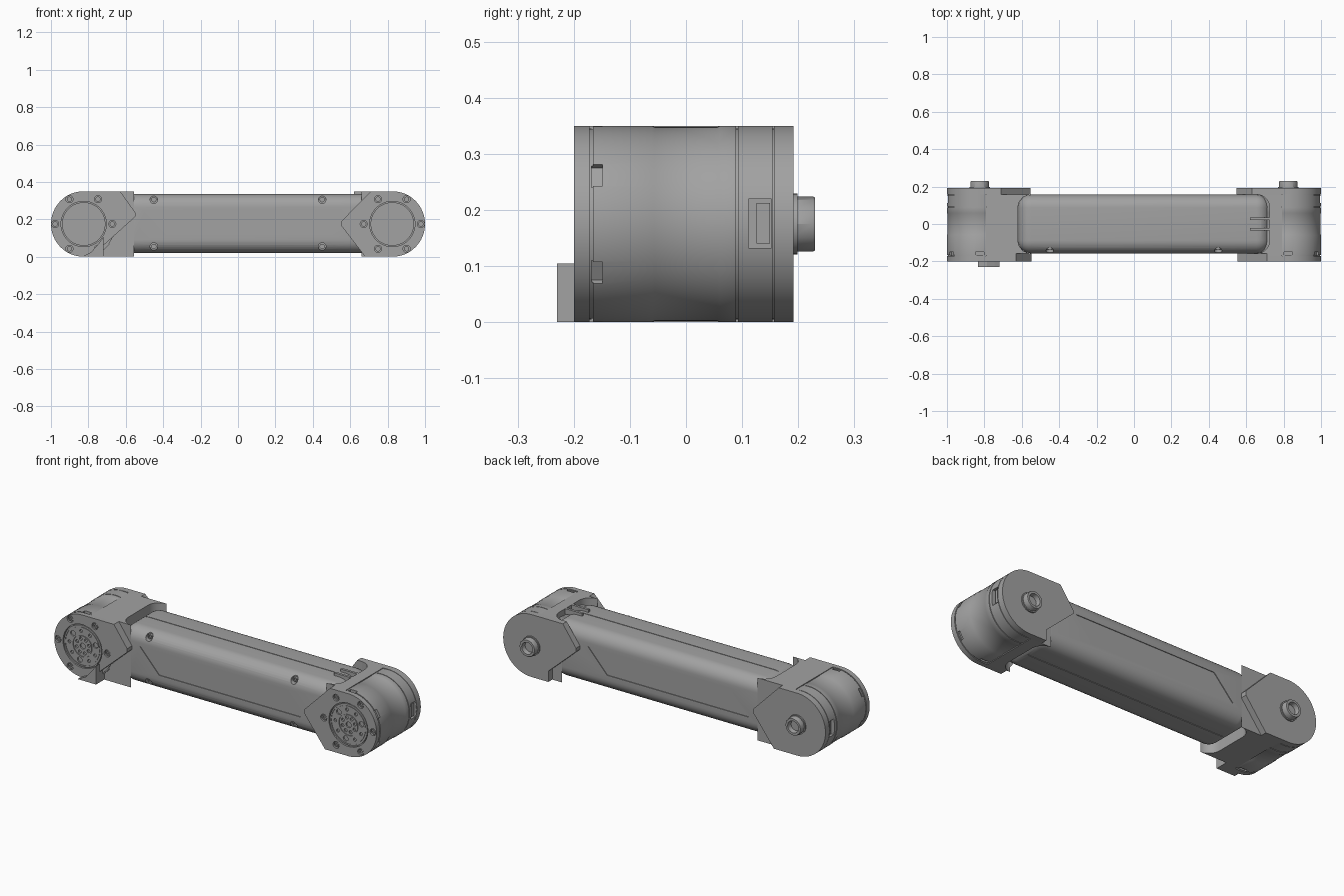
import bpy, bmesh
from math import pi, sin, cos, radians
from mathutils import Matrix, Vector

if "Cube" in bpy.data.objects:
    bpy.data.objects.remove(bpy.data.objects["Cube"])

grey = bpy.data.materials.new("mid grey")
grey.use_nodes = True
grey.diffuse_color = (0.36, 0.36, 0.36, 1)
grey.node_tree.nodes["Principled BSDF"].inputs["Base Color"].default_value = grey.diffuse_color

R, CX, CZ = 0.175, 0.825, 0.175          # drum radius and joint centre
FRONT, BACK, WALL = -0.2, 0.192, 0.157   # depth of the joints, half depth of the tube


def finish(name, bm):
    bmesh.ops.recalc_face_normals(bm, faces=bm.faces)
    me = bpy.data.meshes.new(name)
    bm.to_mesh(me)
    bm.free()
    ob = bpy.data.objects.new(name, me)
    bpy.context.collection.objects.link(ob)
    me.materials.append(grey)
    return ob


def activate(ob):
    bpy.ops.object.select_all(action='DESELECT')
    ob.select_set(True)
    bpy.context.view_layer.objects.active = ob


def smooth(ob):
    activate(ob)
    bpy.ops.object.shade_smooth_by_angle(angle=radians(30))
    return ob


def cut(ob, bm):
    tool = finish("cutter", bm)
    tool.hide_render = True
    mod = ob.modifiers.new("cut", 'BOOLEAN')
    mod.operation, mod.solver, mod.object = 'DIFFERENCE', 'EXACT', tool
    activate(ob)
    bpy.ops.object.modifier_apply(modifier=mod.name)
    bpy.data.objects.remove(tool)
    return ob


def add_prism(bm, pts, y0, y1):
    """Extrude an (x, z) outline from y0 to y1."""
    f = bm.faces.new([bm.verts.new((x, y0, z)) for x, z in pts])
    ext = bmesh.ops.extrude_face_region(bm, geom=[f])["geom"]
    bmesh.ops.translate(bm, vec=(0, y1 - y0, 0),
                        verts=[v for v in ext if isinstance(v, bmesh.types.BMVert)])


def prism(name, pts, y0, y1):
    bm = bmesh.new()
    add_prism(bm, pts, y0, y1)
    return finish(name, bm)


def circle(x, z, r, n=20):
    return [(x + r * cos(2 * pi * i / n), z + r * sin(2 * pi * i / n)) for i in range(n)]


def add_box(bm, lo, hi, turn=None):
    lo, hi = Vector(lo), Vector(hi)
    m = Matrix.Translation((lo + hi) / 2) @ Matrix.Diagonal((*(hi - lo), 1))
    return bmesh.ops.create_cube(bm, size=1, matrix=(turn or Matrix()) @ m)["verts"]


def rounded_box(bm, lo, hi, r, vertical_only=False):
    add_box(bm, lo, hi)
    edges = [e for e in bm.edges if not vertical_only
             or abs(e.verts[0].co.z - e.verts[1].co.z) > 0.01]
    bmesh.ops.bevel(bm, geom=edges, offset=r, segments=8, profile=0.5, affect='EDGES')


def lathe(name, prof, x, z, steps=64):
    """Turn an (r, y) profile around the y axis through x, z."""
    bm = bmesh.new()
    vs = [bm.verts.new((r, y, 0)) for r, y in prof]
    es = [bm.edges.new(p) for p in zip(vs, vs[1:])]
    bmesh.ops.spin(bm, geom=vs + es, cent=(0, 0, 0), axis=(0, 1, 0),
                   angle=2 * pi, steps=steps)
    bmesh.ops.remove_doubles(bm, verts=bm.verts, dist=1e-5)
    bmesh.ops.translate(bm, verts=bm.verts, vec=(x, 0, z))
    return finish(name, bm)


def bolt(name, x, z, y, r):
    smooth(lathe(name, [(0, y + 0.006), (r * 0.5, y + 0.006), (r * 0.5, y), (r, y),
                        (r, y + 0.02), (0, y + 0.02)], x, z, 18))


# Inner outlines of the cheek plates, as distance inward from the joint and height
HIGH = [(.105, 0), (.105, .06), (.277, .215), (.277, .235), (.195, .35)]
LOW = [(.145, 0), (.272, .165), (.272, .19), (.115, .35)]
ARC = [(R * cos(a), CZ + R * sin(a)) for a in (pi / 2 + pi * i / 32 for i in range(33))]
FLAT = [(.035, .35), (.035, 0)]

# Tube with rounded edges
bm = bmesh.new()
rounded_box(bm, (-.62, -WALL, .02), (.725, WALL, .335), .07)
tube = finish("arm_tube", bm)
bm = bmesh.new()
for z0, z1 in ((.331, .36), (0, .024)):                    # centre seam
    add_box(bm, (-.7, -.002, z0), (.8, .002, z1))
for s in (-1, 1):                                          # slanted side panels
    pts = [(-.5, .245), (.38, .245), (.5, .115), (-.38, .115)]
    add_prism(bm, [(-s * x, z) for x, z in pts], s * (WALL - .004), s * .2)
for x in (-.45, .45):                                      # bolt pockets
    for z in (.055, .305):
        add_prism(bm, circle(x, z, .02), -.25, -.125)
smooth(cut(tube, bm))
for x in (-.45, .45):
    for z in (.055, .305):
        bolt("tube_bolt", x, z, -.137, .014)


def joint(s, side, front, back, web):
    cx = s * CX

    def place(pts):
        return [(cx - s * u, z) for u, z in pts]

    # Front cheek with a recess and bolt pockets
    plate = prism(side + "_front_cheek", place(ARC + front), FRONT, -.172)
    spots = [(cx + .153 * cos(i * pi / 3), CZ + .153 * sin(i * pi / 3)) for i in range(6)]
    bm = bmesh.new()
    add_prism(bm, circle(cx, CZ, .121, 48), FRONT - .05, FRONT + .012)
    for x, z in spots:
        add_prism(bm, circle(x, z, .019), FRONT - .05, FRONT + .014)
    smooth(cut(plate, bm))
    for x, z in spots:
        bolt(side + "_cheek_bolt", x, z, FRONT + .004, .014)

    # Output disc with two rings of holes
    y = FRONT + .002
    disc = lathe(side + "_output_disc", [
        (0, y), (.056, y), (.056, y + .004), (.06, y + .004), (.06, y), (.104, y),
        (.104, y + .003), (.108, y + .003), (.108, y), (.116, y), (.116, y + .02), (0, y + .02)], cx, CZ)
    bm = bmesh.new()
    add_prism(bm, circle(cx, CZ, .016), y - .02, y + .008)
    for n, ring in ((8, .04), (9, .083)):
        for i in range(n):
            a = 2 * pi * i / n + .3
            r = .009 if n == 8 or i % 3 else .015
            add_prism(bm, circle(cx + ring * cos(a), CZ + ring * sin(a), r, 12), y - .02, y + .008)
    smooth(cut(disc, bm))

    # Back cheek, cheek liners and the rounded web behind the tube end
    smooth(prism(side + "_back_cheek", place(ARC + back), WALL, BACK))
    prism(side + "_front_liner", place(FLAT + front), -.172, -WALL)
    block = prism(side + "_web", place(FLAT + [(web + .07, 0), (web + .07, .35)]), -WALL, WALL)
    bm = bmesh.new()
    x0, x1 = sorted((cx - s * web, cx - s * (web + .4)))
    rounded_box(bm, (x0, -WALL - .0005, -.1), (x1, WALL + .0005, .5), .07, True)
    smooth(cut(block, bm))

    # Motor drum with grooves, edge slots and a socket
    g = R - .005
    drum = lathe(side + "_motor_drum", [
        (0, -.172), (g, -.172), (g, -.166), (R, -.166), (R, -.06), (R - .002, -.056),
        (R - .002, .056), (R, .06), (R, .089), (g, .089), (g, .093), (R, .093),
        (R, .154), (g, .154), (g, WALL), (0, WALL)], cx, CZ)
    bm = bmesh.new()
    for i in range(6):
        turn = Matrix.Translation((cx, 0, CZ)) @ Matrix.Rotation(pi / 6 + i * pi / 3, 4, 'Y')
        add_box(bm, (R - .014, -.168, -.022), (R + .03, -.149, .022), turn)
    x0, x1 = sorted((cx + s * (R - .025), cx + s * (R + .03)))
    add_box(bm, (x0, .111, .132), (x1, .152, .22))
    smooth(cut(drum, bm))
    bm = bmesh.new()
    x0, x1 = sorted((cx + s * (R - .04), cx + s * (R - .012)))
    add_box(bm, (x0, .126, .14), (x1, .15, .212))
    finish(side + "_socket_plug", bm)

    # Hollow rear hub
    smooth(lathe(side + "_hub_flange", [(.03, .185), (.054, .185), (.054, .199), (.03, .199)], cx, CZ, 40))
    smooth(lathe(side + "_hub", [(0, .205), (.03, .205), (.034, .23), (.047, .23), (.049, .226),
                                 (.049, .19), (0, .19)], cx, CZ, 12))


joint(-1, "right", HIGH, LOW, .205)
joint(1, "left", LOW, HIGH, .1)

# Lower corner lug on the front
prism("corner_lug", [(-.835, 0), (-.72, 0), (-.72, .105), (-.745, .07), (-.785, .025)], -.23, FRONT)

# Two rails at the tube end
for y in (-.028, .028):
    bm = bmesh.new()
    add_box(bm, (.62, y - .007, .32), (.74, y + .007, .35))
    finish("top_rail", bm)
